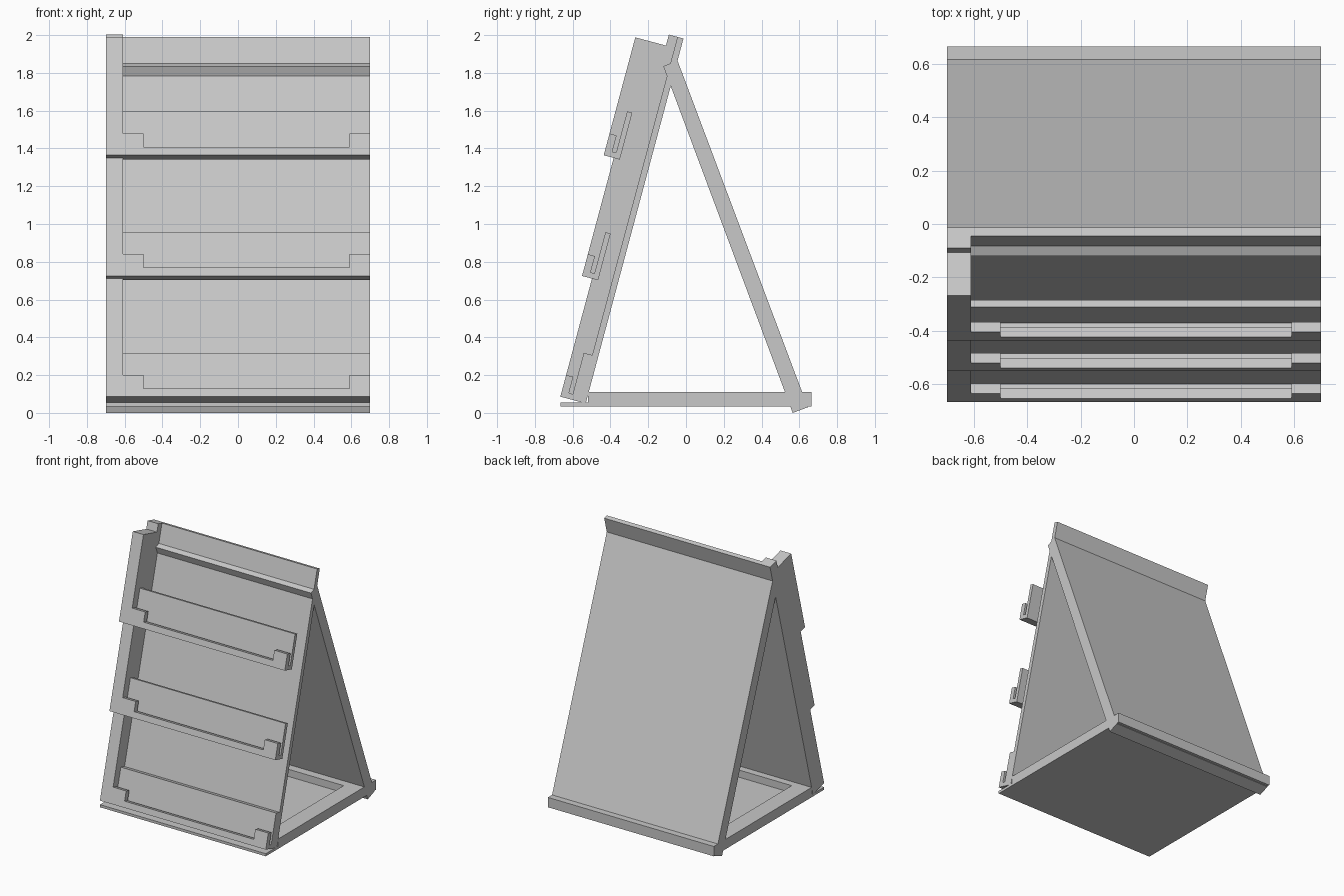
import bpy
import bmesh
import math
from mathutils import Vector

cube = bpy.data.objects.get("Cube")
if cube:
    bpy.data.objects.remove(cube, do_unlink=True)

# Single flat grey
GREY = (0.58, 0.58, 0.58, 1.0)
grey = bpy.data.materials.new("light_grey")
grey.use_nodes = True
grey.diffuse_color = GREY
grey.node_tree.nodes["Principled BSDF"].inputs["Base Color"].default_value = GREY

LEFT, INNER, RIGHT = -0.70, -0.61, 0.70


def prism(name, profile, x0, x1):
    """Extrude a (y, z) profile along x."""
    bm = bmesh.new()
    face = bm.faces.new([bm.verts.new((x0, y, z)) for y, z in profile])
    ext = bmesh.ops.extrude_face_region(bm, geom=[face])
    moved = [v for v in ext["geom"] if isinstance(v, bmesh.types.BMVert)]
    bmesh.ops.translate(bm, verts=moved, vec=Vector((x1 - x0, 0, 0)))
    bmesh.ops.recalc_face_normals(bm, faces=bm.faces)
    mesh = bpy.data.meshes.new(name)
    bm.to_mesh(mesh)
    bm.free()
    mesh.materials.append(grey)
    obj = bpy.data.objects.new(name, mesh)
    bpy.context.collection.objects.link(obj)
    return obj


def block(name, x0, x1, y0, y1, z0, z1):
    return prism(name, [(y0, z0), (y1, z0), (y1, z1), (y0, z1)], x0, x1)


TILT = math.radians(15)


def slanted(points):
    """Turn (distance up the board, distance out from it) into (y, z)."""
    s, c = math.sin(TILT), math.cos(TILT)
    return [(-0.531 + up * s - out * c, 0.05 + up * c + out * s) for up, out in points]


# Leaning front board, reaching up into the header strip
THICK = 0.033
prism("front_board", slanted([(0, 0), (0, THICK), (2, THICK), (2, 0)]), INNER, RIGHT)

# Stepped side wall on one edge
PITCH, STEP, OUT = 0.647, 0.0545, 0.139
wall = [(0, 0)]
for i in range(3):
    wall += [(PITCH * i, OUT + STEP * i), (min(PITCH * (i + 1), 1.94), OUT + STEP * i)]
wall += [(1.94, 0.08), (2, 0.08), (2, 0)]
prism("side_wall", slanted(wall), LEFT, INNER)

# Three pocket shelves: J-shaped rail with a raised lip at both ends
for i, label in enumerate(("lower", "middle", "upper")):
    base, front = PITCH * i, OUT + STEP * i
    back = THICK if i == 0 else front - 0.088
    plate, lip = front - 0.06, front - 0.039
    for part, x0, x1, lip_height in (("end_tab_a", INNER, -0.50, 0.119),
                                     ("rail", -0.50, 0.59, 0.046),
                                     ("end_tab_b", 0.59, RIGHT, 0.119)):
        profile = [(0, back), (0, front), (lip_height, front), (lip_height, lip),
                   (0.03, lip), (0.03, plate), (0.256, plate), (0.256, back)]
        prism(f"{label}_shelf_{part}",
              slanted([(base + up, out) for up, out in profile]), x0, x1)

# Back support board
prism("back_board", [(-0.12, 1.835), (-0.045, 1.865), (0.645, 0.03), (0.565, 0.0)], LEFT, RIGHT)

# Base tray: thin floor with a raised frame
block("base_floor", LEFT, RIGHT, -0.665, 0.665, 0.035, 0.055)
for side, x0, x1 in (("right", LEFT, -0.57), ("left", 0.57, RIGHT)):
    block(f"base_{side}_rail", x0, x1, -0.52, 0.665, 0.055, 0.11)
block("base_front_rail", -0.57, 0.57, -0.52, -0.46, 0.055, 0.11)
block("base_back_rail", -0.57, 0.57, 0.46, 0.665, 0.055, 0.11)
